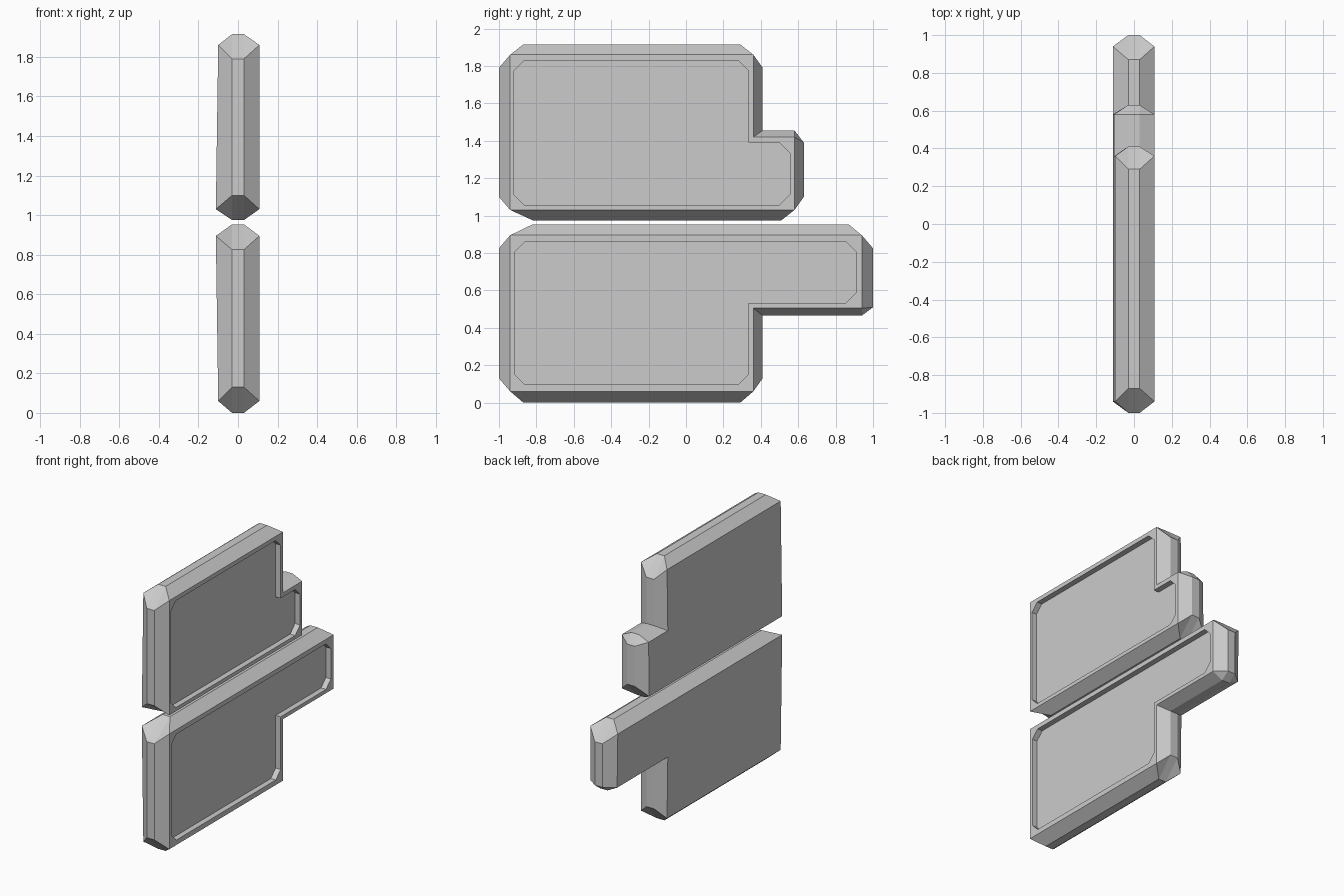
import bpy, bmesh
from mathutils import Vector

if "Cube" in bpy.data.objects:
    bpy.data.objects.remove(bpy.data.objects["Cube"])

FACE_X, RIDGE_X, FLOOR_X, CHAMFER = 0.108, 0.03, 0.068, 0.055


def panel(name, corners, back_x):
    """corners: (face corner, ridge points, recess corner), all in (y, z)."""
    bm = bmesh.new()
    n = len(corners)

    def ring(groups, x):
        return [[bm.verts.new((x(z) if callable(x) else x, y, z)) for y, z in g] for g in groups]

    # recess outline, chamfered wherever the ridge is chamfered
    inner = [Vector(c[2]) for c in corners]
    recess = []
    for i, p in enumerate(inner):
        if len(corners[i][1]) == 1:
            recess.append([p])
        else:
            recess.append([p + (q - p).normalized() * CHAMFER
                           for q in (inner[i - 1], inner[(i + 1) % n])])
    face = [[c[0]] for c in corners]
    ridge = [c[1] for c in corners]
    rings = [ring(recess, FLOOR_X), ring(recess, FACE_X), ring(face, FACE_X),
             ring(ridge, RIDGE_X), ring(ridge, -RIDGE_X), ring(face, back_x)]

    # recess floor and flat back
    for r in (rings[0], rings[-1]):
        bm.faces.new([v for g in r for v in g])
    # side strips between neighbouring rings
    for a, b in zip(rings, rings[1:]):
        for i in range(n):
            j = (i + 1) % n
            bm.faces.new((a[i][-1], a[j][0], b[j][0], b[i][-1]))
            if len(a[i]) + len(b[i]) > 2:
                bm.faces.new(a[i] + b[i][::-1])
    bmesh.ops.recalc_face_normals(bm, faces=bm.faces)
    me = bpy.data.meshes.new(name)
    bm.to_mesh(me)
    bm.free()
    ob = bpy.data.objects.new(name, me)
    bpy.context.collection.objects.link(ob)
    return ob


# upper panel with a short tab at its lower end
panel("upper_panel", [
    ((-0.94, 1.86), [(-1, 1.79), (-0.87, 1.915)], (-0.92, 1.83)),
    ((0.36, 1.86), [(0.29, 1.915), (0.41, 1.79)], (0.333, 1.83)),
    ((0.36, 1.42), [(0.41, 1.455)], (0.333, 1.39)),
    ((0.58, 1.42), [(0.58, 1.455), (0.63, 1.39)], (0.555, 1.39)),
    ((0.58, 1.03), [(0.63, 1.10), (0.51, 0.975)], (0.555, 1.057)),
    ((-0.94, 1.03), [(-0.82, 0.975), (-1, 1.10)], (-0.92, 1.057)),
], lambda z: -0.112 + 0.012 * (z - 1.03) / 0.83)

# lower panel with a long tab at its upper end
panel("lower_panel", [
    ((-0.94, 0.895), [(-1, 0.825), (-0.82, 0.953)], (-0.915, 0.862)),
    ((0.94, 0.895), [(0.87, 0.953), (1, 0.825)], (0.908, 0.862)),
    ((0.94, 0.505), [(1, 0.51), (0.94, 0.465)], (0.908, 0.532)),
    ((0.36, 0.505), [(0.41, 0.465)], (0.333, 0.532)),
    ((0.36, 0.06), [(0.41, 0.13), (0.29, 0.0)], (0.333, 0.096)),
    ((-0.94, 0.06), [(-0.87, 0.0), (-1, 0.13)], (-0.915, 0.096)),
], lambda z: -0.112 + 0.012 * (0.895 - z) / 0.835)
